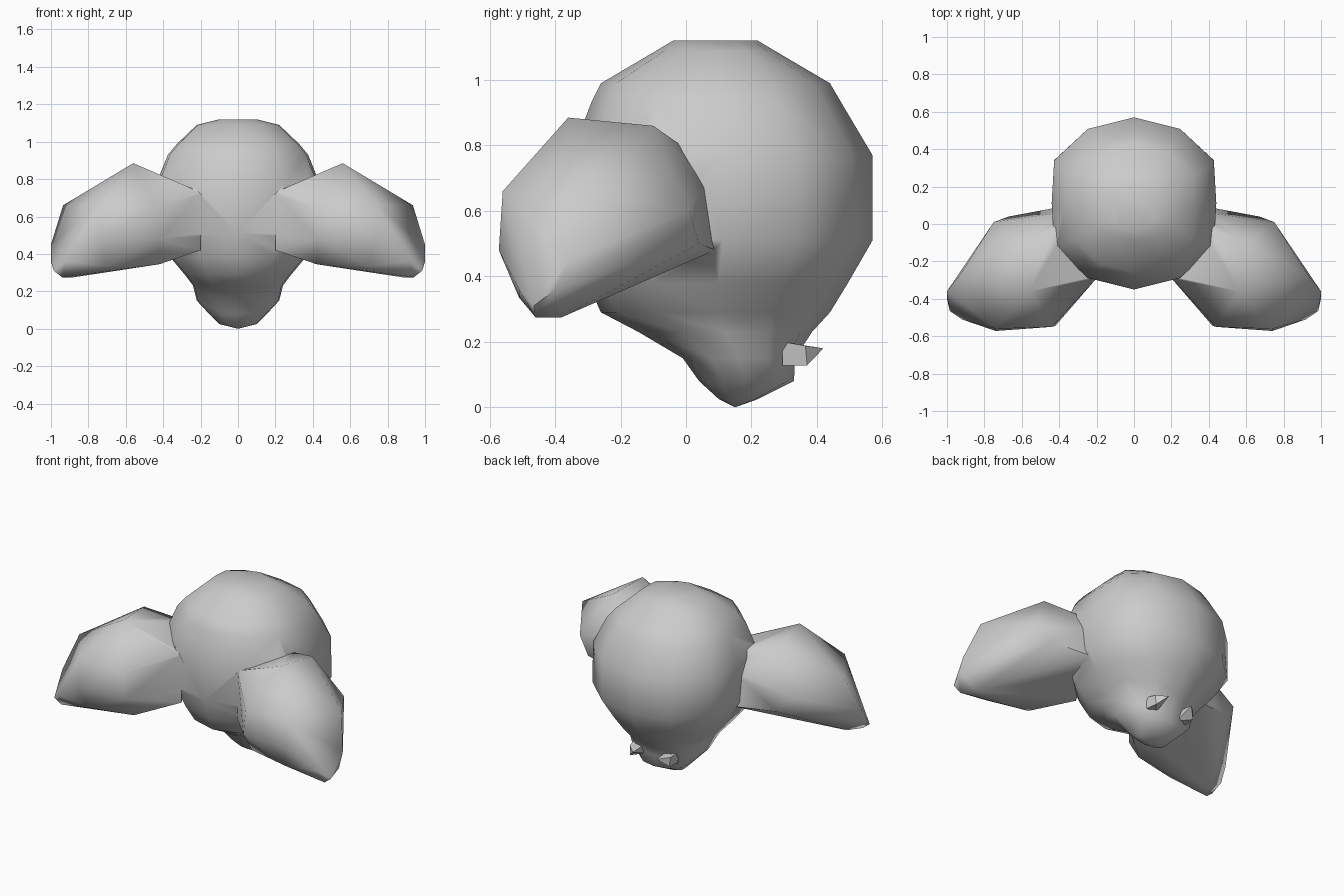
import bpy, bmesh, math

if "Cube" in bpy.data.objects:
    bpy.data.objects.remove(bpy.data.objects["Cube"])

grey = bpy.data.materials.new("light grey")
grey.diffuse_color = (0.6, 0.6, 0.6, 1)
grey.use_nodes = True
grey.node_tree.nodes["Principled BSDF"].inputs["Base Color"].default_value = grey.diffuse_color


def finish(bm, name):
    bmesh.ops.recalc_face_normals(bm, faces=bm.faces)
    mesh = bpy.data.meshes.new(name)
    bm.to_mesh(mesh)
    bm.free()
    mesh.materials.append(grey)
    ob = bpy.data.objects.new(name, mesh)
    bpy.context.collection.objects.link(ob)
    return ob


def hull(points, name, side):
    bm = bmesh.new()
    for x, y, z in points:
        bm.verts.new((x * side, y, z))
    bmesh.ops.convex_hull(bm, input=bm.verts[:])
    loose = [v for v in bm.verts if not v.link_faces]
    bmesh.ops.delete(bm, geom=loose, context='VERTS')
    return finish(bm, name)


# round body tapering to a small base: z, front y, back y, half width
rings = [
    (0.025, 0.10, 0.22, 0.10),
    (0.08, 0.04, 0.33, 0.155),
    (0.15, -0.01, 0.333, 0.22),
    (0.23, -0.145, 0.385, 0.24),
    (0.29, -0.26, 0.44, 0.285),
    (0.38, -0.30, 0.495, 0.36),
    (0.51, -0.345, 0.57, 0.44),
    (0.77, -0.35, 0.57, 0.44),
    (0.93, -0.29, 0.475, 0.375),
    (0.99, -0.26, 0.44, 0.325),
    (1.09, -0.09, 0.27, 0.22),
    (1.12, -0.04, 0.22, 0.10),
]
N = 12
bm = bmesh.new()
loops = []
for z, y0, y1, rx in rings:
    cy, ry = (y0 + y1) / 2, (y1 - y0) / 2
    loop = []
    for i in range(N):
        a = 2 * math.pi * i / N
        x = max(-rx, min(rx, 1.12 * rx * math.sin(a)))   # flattened sides
        loop.append(bm.verts.new((x, cy + ry * math.cos(a), z)))
    loops.append(loop)
for a, b in zip(loops, loops[1:]):
    for i in range(N):
        j = (i + 1) % N
        bm.faces.new((a[i], a[j], b[j], b[i]))
bm.faces.new(loops[-1])
tip = bm.verts.new((0, 0.15, 0))
for i in range(N):
    bm.faces.new((loops[0][i], loops[0][(i + 1) % N], tip))
body = finish(bm, "body_with_lobes")

# thick side lobes sweeping forward and down
lobe = [
    (0.56, -0.36, 0.885), (0.60, -0.10, 0.86), (0.935, -0.28, 0.66),
    (1.00, -0.36, 0.45), (1.00, -0.40, 0.36), (0.985, -0.465, 0.31),
    (0.94, -0.46, 0.275), (0.88, -0.38, 0.275), (0.92, -0.51, 0.36),
    (0.74, -0.56, 0.66), (0.74, -0.572, 0.48), (0.44, -0.55, 0.64),
    (0.42, -0.545, 0.48), (0.70, -0.51, 0.335), (0.42, -0.46, 0.345),
    (0.75, 0.01, 0.60), (0.67, 0.04, 0.50),
    (0.20, -0.29, 0.42), (0.20, -0.29, 0.73), (0.36, 0.00, 0.79),
    (0.40, 0.06, 0.68), (0.40, 0.09, 0.48),
]
# small pointed wedges at the back of the base
wedge = [
    (0.08, 0.295, 0.128), (0.15, 0.295, 0.128), (0.14, 0.37, 0.128),
    (0.08, 0.295, 0.19), (0.155, 0.295, 0.20), (0.145, 0.365, 0.188),
    (0.085, 0.42, 0.18),
]
lobes = []
for side, label in ((1, "right"), (-1, "left")):
    lobes.append(hull(lobe, label + "_lobe", side))
    hull(wedge, label + "_wedge", side)

# weld the lobes into the body as one skin
for ob in lobes:
    mod = body.modifiers.new("weld", 'BOOLEAN')
    mod.operation = 'UNION'
    mod.solver = 'EXACT'
    mod.object = ob
bpy.context.view_layer.update()
deps = bpy.context.evaluated_depsgraph_get()
skin = bpy.data.meshes.new_from_object(body.evaluated_get(deps))
body.modifiers.clear()
body.data = skin
for ob in lobes:
    bpy.data.objects.remove(ob)
bpy.ops.object.select_all(action='DESELECT')
body.select_set(True)
bpy.context.view_layer.objects.active = body
bpy.ops.object.shade_smooth_by_angle(angle=math.radians(65))
